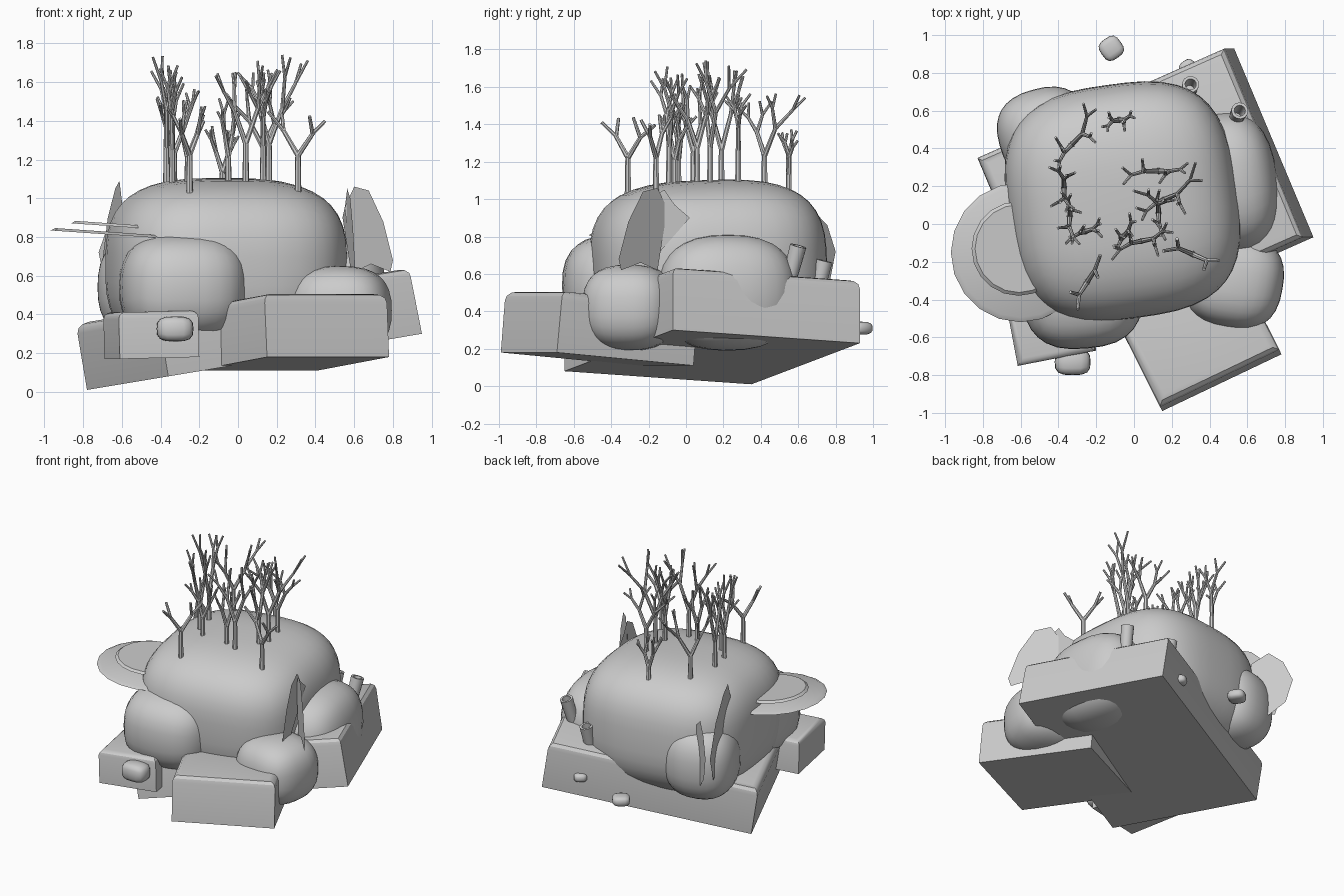
import bpy, bmesh, math, random
from mathutils import Vector, Matrix

if "Cube" in bpy.data.objects:
    bpy.data.objects.remove(bpy.data.objects["Cube"])
random.seed(7)


def finish(bm, name, angle=40):
    bmesh.ops.recalc_face_normals(bm, faces=bm.faces)
    me = bpy.data.meshes.new(name)
    bm.to_mesh(me)
    bm.free()
    ob = bpy.data.objects.new(name, me)
    bpy.context.collection.objects.link(ob)
    bpy.ops.object.select_all(action='DESELECT')
    ob.select_set(True)
    bpy.context.view_layer.objects.active = ob
    bpy.ops.object.shade_smooth_by_angle(angle=math.radians(angle))
    return ob


def rock(name, centre, half, p=3.0, rot=0, cuts=7, tilt=0):
    """Rounded boulder: a gridded cube pushed onto a superellipsoid."""
    bm = bmesh.new()
    bmesh.ops.create_cube(bm, size=2)
    bmesh.ops.subdivide_edges(bm, edges=bm.edges[:], cuts=cuts, use_grid_fill=True)
    for v in bm.verts:
        v.co /= sum(abs(c) ** p for c in v.co) ** (1 / p)
    m = (Matrix.Translation(centre) @ Matrix.Rotation(math.radians(rot), 4, 'Z')
         @ Matrix.Rotation(math.radians(tilt), 4, 'X') @ Matrix.Diagonal((*half, 1)))
    bm.transform(m)
    return finish(bm, name)


def slab(name, corner, u, v, thick, bevel):
    """Block from a bottom corner, two edge vectors (u x v points up) and a thickness."""
    c, u, v = Vector(corner), Vector(u), Vector(v)
    n = u.cross(v).normalized() * thick
    bm = bmesh.new()
    bmesh.ops.create_cube(bm, size=1)
    for w in bm.verts:
        w.co = c + u * (w.co.x + .5) + v * (w.co.y + .5) + n * (w.co.z + .5)
    top = [e for e in bm.edges if all((w.co - c).dot(n) > 0.5 * thick ** 2 for w in e.verts)]
    bmesh.ops.bevel(bm, geom=top, offset=bevel, segments=3, affect='EDGES', profile=0.5)
    return finish(bm, name, 30)


def leaf(name, a, b, profile):
    """Flat upright blade: profile is (fraction from a to b, height)."""
    a, b = Vector(a), Vector(b)
    bm = bmesh.new()
    pts = [a.lerp(b, t) for t, z in profile]
    f = bm.faces.new([bm.verts.new((q.x, q.y, z)) for q, (t, z) in zip(pts, profile)])
    bmesh.ops.triangulate(bm, faces=[f])
    return finish(bm, name)


def limb(bm, a, b, r1, r2):
    d = b - a
    m = Matrix.Translation((a + b) / 2) @ d.to_track_quat('Z', 'Y').to_matrix().to_4x4()
    bmesh.ops.create_cone(bm, cap_ends=True, segments=7, radius1=r1, radius2=r2,
                          depth=d.length, matrix=m)


def grow(bm, p, d, length, r, n, az, spread):
    end = p + d * length
    limb(bm, p, end, r, r * .8)
    if n == 0:
        return
    for s in (-1, 1):
        side = Vector((math.cos(az), math.sin(az), 0)) * s * spread * random.uniform(.6, 1.2)
        nd = (d + side + Vector((0, 0, .2))).normalized()
        grow(bm, end - d * r * .5, nd, length * random.uniform(.62, .86), r * .78,
             n - 1, az + random.uniform(.3, 1.2), spread)


# Tilted base slab and the two smaller blocks in front
slab("base_slab", (-.78, .35, .01), (.42, -1.0, .07), (1.31, .58, .22), .345, .05)
slab("front_right_block", (.15, -.99, .18), (.63, .30, 0), (-.37, .73, -.07), .33, .05)
slab("front_left_block", (-.61, -.75, .17), (.41, .08, .01), (-.08, .42, 0), .24, .035)

# Main boulder and the smaller boulders around it
rock("main_boulder", (-.06, .12, .645), (.61, .62, .457), 3.0, 8, 11, 2)
rock("front_boulder", (-.28, -.3, .54), (.33, .36, .28), 2.7, 5)
rock("right_boulder", (.5, .22, .5), (.26, .37, .31), 2.5, 8)
rock("right_front_boulder", (.53, -.3, .42), (.26, .25, .23), 2.6, -10)
rock("back_left_boulder", (-.47, .48, .54), (.25, .24, .27), 2.5, 15)

# Loose pebbles
for i, (c, h) in enumerate([((-.325, -.73, .325), (.095, .07, .065)),
                            ((-.12, .93, .31), (.06, .06, .035)),
                            ((.29, .82, .33), (.045, .05, .03))]):
    rock("pebble_%d" % i, c, h, 3.2, 35 * (i > 0), 3)

# Hollow stubs on the slab
for i, (lo, hi) in enumerate([((.53, .54, .52), (.56, .6, .75)), ((.29, .69, .46), (.3, .74, .67))]):
    lo, hi = Vector(lo), Vector(hi)
    bm = bmesh.new()
    q = (hi - lo).to_track_quat('Z', 'Y').to_matrix().to_4x4()
    L = (hi - lo).length
    rings = []
    for r, z in [(.037, 0), (.045, L), (.03, L), (.024, L * .4)]:
        rings.append([bm.verts.new((r * math.cos(k * math.tau / 12), r * math.sin(k * math.tau / 12), z))
                      for k in range(12)])
    for a, b in zip(rings, rings[1:]):
        for k in range(12):
            bm.faces.new((a[k], a[(k + 1) % 12], b[(k + 1) % 12], b[k]))
    bm.faces.new(rings[0])
    bm.faces.new(rings[-1])
    bm.transform(Matrix.Translation(lo) @ q)
    finish(bm, "hollow_stub_%d" % i)

# Thin shelf fungus, two stacked plates on the left
for name, c, r in [("lower_shelf", (-.6, -.15, .815), .37), ("upper_shelf", (-.61, -.13, .86), .25)]:
    bm = bmesh.new()
    bmesh.ops.create_cone(bm, cap_ends=True, segments=20, radius1=r, radius2=r * .93, depth=.014)
    bm.transform(Matrix.Translation(c) @ Matrix.Rotation(math.radians(4), 4, 'Y'))
    finish(bm, name, 30)

# Crossed leaf blades, right side and back left
leaf("right_leaf_long", (.62, -.43, 0), (.54, .02, 0),
     [(.22, .5), (.17, .62), (.33, .85), (.5, 1.0), (.7, 1.05), (.82, .97),
      (1, .9), (.78, .87), (.6, .75), (.42, .62)])
leaf("right_leaf_wide", (.55, -.1, 0), (.8, -.36, 0),
     [(.2, .62), (.2, .85), (0, .95), (.2, 1.06), (.5, 1.04), (.8, .88), (1, .68), (.95, .62), (.55, .66)])
leaf("back_leaf_long", (-.7, .72, 0), (-.59, .3, 0),
     [(.15, .5), (0, .68), (.25, .9), (.6, 1.05), (.8, 1.09), (1, .9), (.85, .68), (.5, .55)])
leaf("back_leaf_wide", (-.72, .8, 0), (-.48, .58, 0),
     [(.5, .45), (.15, .55), (0, .72), (.2, .86), (.5, .93), (.85, .85), (1, .65)])

# Bare trees: x, y, base height, trunk length, branch levels, branch azimuth, spread
trees = [(-.25, -.31, 1.03, .22, 2, 1.0, 1.0), (.31, -.16, 1.03, .22, 2, -.4, .8),
         (.04, -.09, 1.06, .25, 3, .2, .42), (-.05, -.06, 1.06, .18, 3, .9, .5),
         (.13, .06, 1.07, .23, 3, 1.6, .48), (.16, .13, 1.07, .24, 3, .4, .48),
         (.13, .28, 1.07, .22, 3, 0, .6), (-.34, .04, 1.05, .23, 3, 1.5, .35),
         (-.37, .19, 1.05, .24, 3, 1.6, .35), (-.26, -.04, 1.05, .19, 3, .3, .45),
         (-.33, .42, 1.04, .22, 3, .8, .6), (-.08, .55, 1.02, .14, 3, .1, .5)]
for i, (x, y, z, L, n, az, sp) in enumerate(trees):
    bm = bmesh.new()
    grow(bm, Vector((x, y, z - .02)), Vector((0, 0, 1)), L, .018, n, az, sp)
    finish(bm, "bare_tree_%d" % i, 50)
